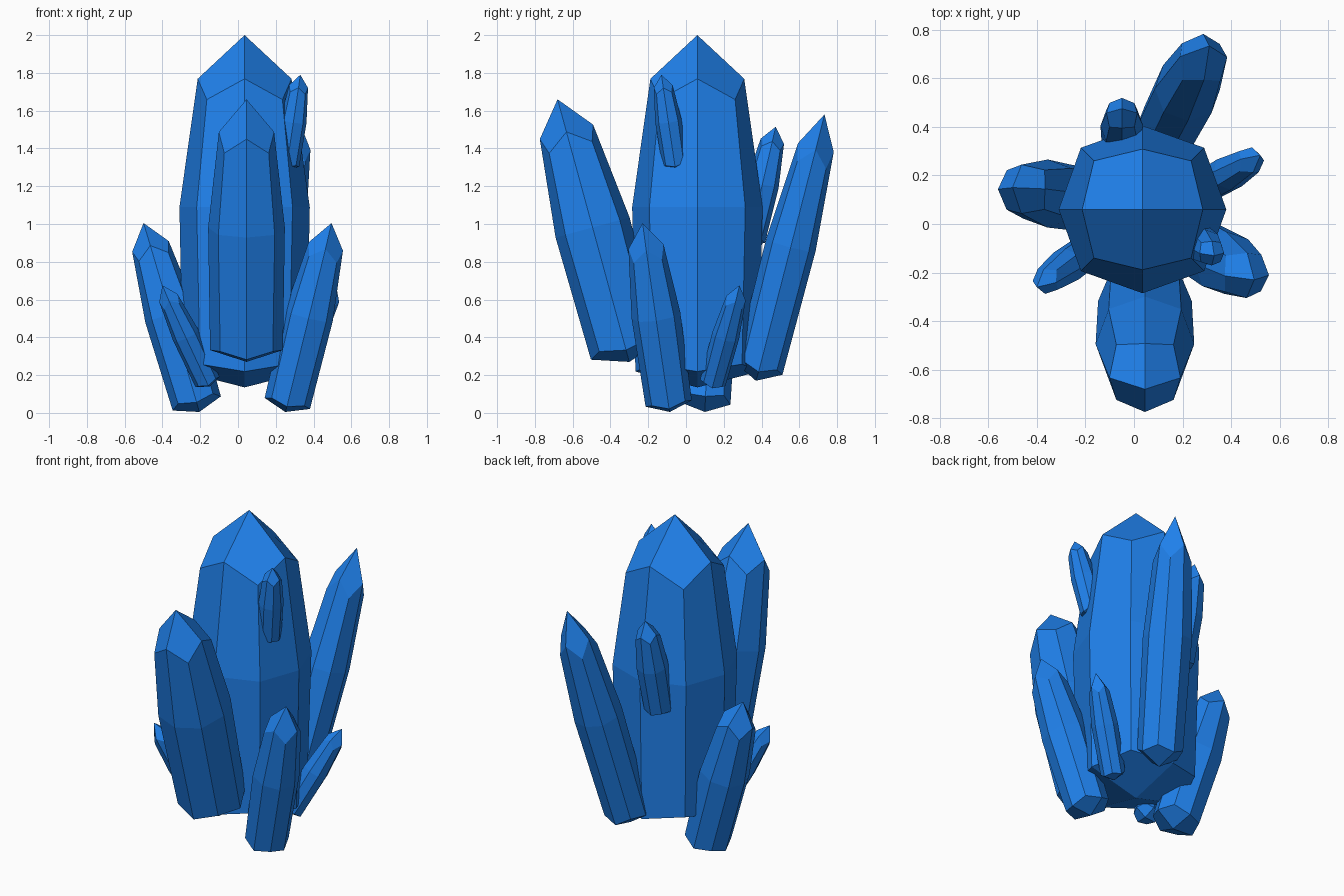
import bpy, bmesh, math
from mathutils import Vector

if "Cube" in bpy.data.objects:
    bpy.data.objects.remove(bpy.data.objects["Cube"])

mat = bpy.data.materials.new("blue_crystal")
mat.diffuse_color = (0.014, 0.22, 0.84, 1)
mat.use_nodes = True
mat.node_tree.nodes["Principled BSDF"].inputs["Base Color"].default_value = mat.diffuse_color

# Rings of a unit crystal: (height on edges, radius, height between edges, radius)
RINGS = [(0.045, 0.95, 0.066, 0.97),
         (0.512, 1.00, 0.512, 1.04),
         (0.876, 0.72, 0.817, 0.82)]


def crystal(name, base, tip, radius):
    """Eight-sided shard with four-faceted ends, running from base to tip."""
    base, tip = Vector(base), Vector(tip)
    axis = tip - base
    turn = Vector((0, 0, 1)).rotation_difference(axis)
    bm = bmesh.new()

    def vert(angle, r, h):
        p = Vector((r * radius * math.cos(angle), r * radius * math.sin(angle), h * axis.length))
        return bm.verts.new(base + turn @ p)

    rings = []
    for h0, r0, h1, r1 in RINGS:
        rings.append([vert(i * math.pi / 4, r1 if i % 2 else r0, h1 if i % 2 else h0)
                      for i in range(8)])
    # long side facets
    for a, b in zip(rings, rings[1:]):
        for i in range(8):
            j = (i + 1) % 8
            bm.faces.new((a[i], a[j], b[j], b[i]))
    # four kite facets at each end
    for ring, h in ((rings[0], 0), (rings[-1], 1)):
        end = vert(0, 0, h)
        for i in range(0, 8, 2):
            bm.faces.new((end, ring[i], ring[i + 1], ring[(i + 2) % 8]))
    bmesh.ops.recalc_face_normals(bm, faces=bm.faces)

    mesh = bpy.data.meshes.new(name)
    bm.to_mesh(mesh)
    bm.free()
    mesh.materials.append(mat)
    bpy.context.collection.objects.link(bpy.data.objects.new(name, mesh))


# central shard
crystal("main_crystal", (0.035, 0.06, 0.135), (0.035, 0.06, 2.0), 0.345)
# large side shards
crystal("front_crystal", (0.045, -0.30, 0.27), (0.045, -0.68, 1.66), 0.203)
crystal("back_crystal", (0.125, 0.37, 0.17), (0.31, 0.733, 1.58), 0.135)
# low outer shards
crystal("left_crystal", (-0.205, 0.10, 0.005), (-0.50, 0.15, 1.005), 0.14)
crystal("right_crystal", (0.25, -0.085, 0.005), (0.495, -0.23, 1.005), 0.13)
# small shards
crystal("front_left_shard", (-0.15, -0.08, 0.14), (-0.40, -0.26, 0.675), 0.073)
crystal("back_right_shard", (0.26, 0.135, 0.135), (0.52, 0.283, 0.675), 0.073)
crystal("upper_right_shard", (0.255, -0.055, 1.29), (0.33, -0.13, 1.79), 0.07)
crystal("upper_back_shard", (-0.05, 0.33, 0.89), (-0.05, 0.475, 1.515), 0.088)
